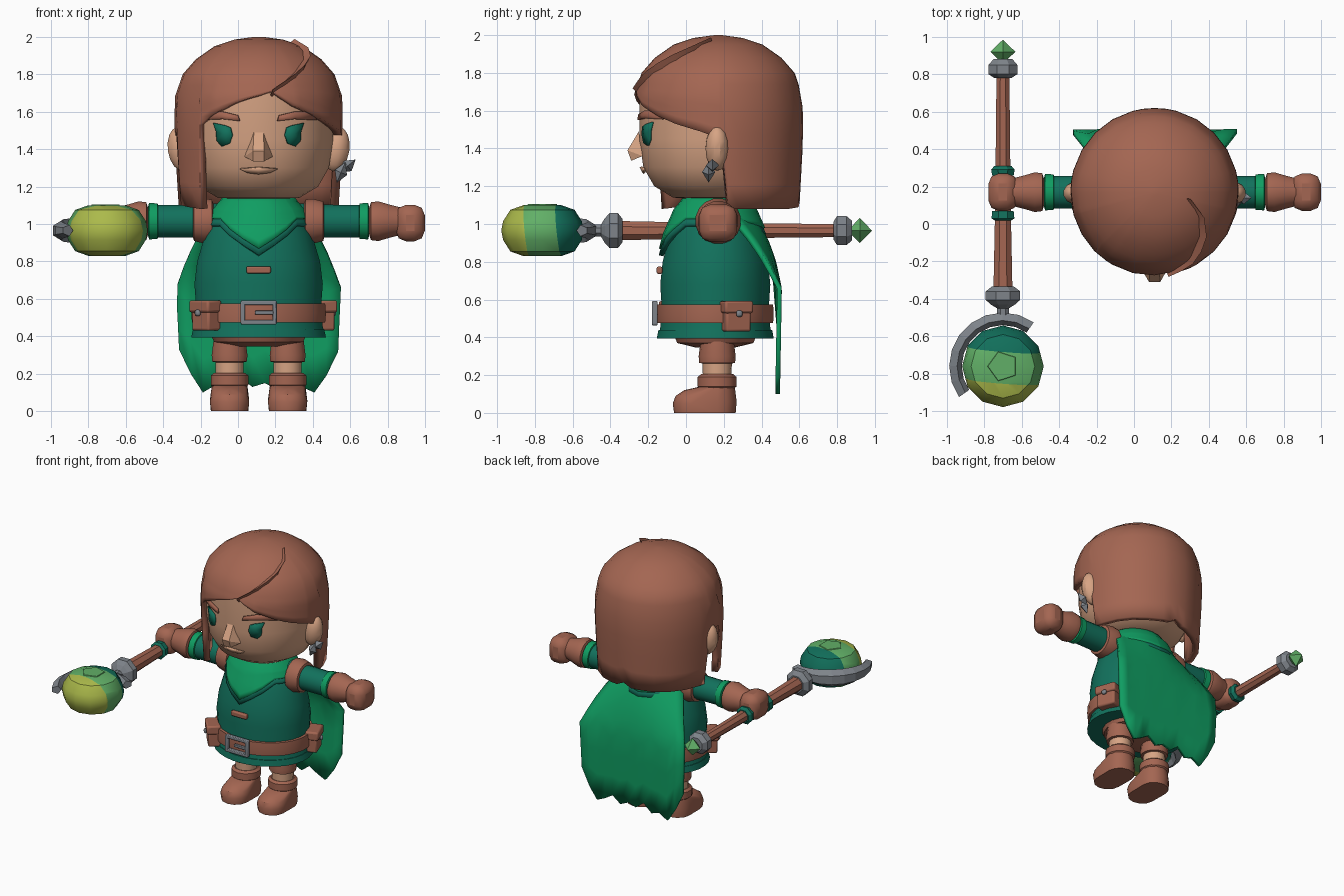
import bpy, bmesh
from math import sin, cos, pi, radians, sqrt
from mathutils import Vector, Matrix

if "Cube" in bpy.data.objects:
    bpy.data.objects.remove(bpy.data.objects["Cube"], do_unlink=True)


def material(name, *rgb):
    m = bpy.data.materials.new(name)
    m.use_nodes = True
    m.diffuse_color = (*rgb, 1)
    m.node_tree.nodes["Principled BSDF"].inputs["Base Color"].default_value = (*rgb, 1)
    return m


BROWN = material("warm brown", .37, .132, .084)
SKIN = material("skin", .68, .37, .23)
TEAL = material("dark teal green", .006, .165, .108)
GREEN = material("bright green", .005, .34, .122)
GREY = material("steel grey", .21, .23, .255)
LIGHT = material("leaf green", .12, .43, .135)
YELLOW = material("yellow green", .41, .49, .07)
CX, CY = .11, .155   # body axis


def finish(name, bm, *mats, thick=0, offset=-1, smooth=True, bevel=0):
    bmesh.ops.recalc_face_normals(bm, faces=bm.faces[:])
    me = bpy.data.meshes.new(name)
    bm.to_mesh(me)
    bm.free()
    for m in mats:
        me.materials.append(m)
    ob = bpy.data.objects.new(name, me)
    bpy.context.collection.objects.link(ob)
    if thick:
        mod = ob.modifiers.new("thickness", 'SOLIDIFY')
        mod.thickness, mod.offset = thick, offset
    if bevel:
        mod = ob.modifiers.new("bevel", 'BEVEL')
        mod.width, mod.segments = bevel, 2
    if smooth:
        bpy.ops.object.select_all(action='DESELECT')
        ob.select_set(True)
        bpy.context.view_layer.objects.active = ob
        bpy.ops.object.shade_smooth_by_angle(angle=radians(35))
    return ob


def loft(rings, closed=True, caps=(True, True)):
    bm = bmesh.new()
    rows = [[bm.verts.new(p) for p in ring] for ring in rings]
    n = len(rows[0])
    for a, b in zip(rows, rows[1:]):
        for i in range(n if closed else n - 1):
            j = (i + 1) % n
            bm.faces.new((a[i], a[j], b[j], b[i]))
    for row, cap in zip((rows[0], rows[-1]), caps):
        if cap and closed:
            bm.faces.new(row)
    return bm


def lathe(name, prof, mat, at, axis='Z', n=20, sy=1, smooth=True):
    rings = []
    for r, h in prof:
        ring = []
        for i in range(n):
            t = 2 * pi * (i + .5) / n
            a, b = r * cos(t), r * sin(t) * sy
            p = {'X': (h, a, b), 'Y': (a, h, b), 'Z': (a, b, h)}[axis]
            ring.append(Vector(p) + Vector(at))
        rings.append(ring)
    return finish(name, loft(rings), mat, smooth=smooth)


def hull(name, pts, mat, smooth=False):
    bm = bmesh.new()
    for p in pts:
        bm.verts.new(p)
    res = bmesh.ops.convex_hull(bm, input=bm.verts[:])
    bmesh.ops.delete(bm, geom=list(set(g for g in res["geom_interior"] if isinstance(g, bmesh.types.BMVert))), context='VERTS')
    return finish(name, bm, mat, smooth=smooth)


def crystal(name, at, size, mat, tilt=0):
    turn = Matrix.Rotation(tilt, 3, 'Y')
    pts = [turn @ Vector([s * size[k] if k == a else 0 for k in range(3)]) + Vector(at)
           for a in range(3) for s in (-1, 1)]
    return hull(name, pts, mat)


def box(name, at, size, mat, turn=0, bevel=.012):
    bm = bmesh.new()
    bmesh.ops.create_cube(bm, size=1, matrix=Matrix.Translation(at) @ Matrix.Rotation(turn, 4, 'Z') @ Matrix.Diagonal((*size, 1)))
    return finish(name, bm, mat, bevel=bevel)


def interp(table, x):
    for (a, va), (b, vb) in zip(table, table[1:]):
        if x <= b:
            return va + (vb - va) * max(0, x - a) / (b - a)
    return table[-1][1]


def shell(name, radius, tops, hem, mat, cy, sy, thick, grow=0, cap=True):
    """Dome whose lower hem follows a table of angle and height."""
    angles = sorted(set([a for a, _ in hem] + list(range(-165, 180, 15))))
    rows = [[z] * len(angles) for z in tops]
    for k in range(1, 6):
        rows.append([tops[-1] + (interp(hem, a) - tops[-1]) * k / 5 for a in angles])
    rings = [[(CX + (interp(radius, z) + grow) * sin(radians(a)),
               cy - (interp(radius, z) + grow) * sy * cos(radians(a)), z)
              for a, z in zip(angles, row)] for row in rows]
    return finish(name, loft(rings, caps=(cap, False)), mat, thick=thick)


# Head
HEAD = [(1.13, .1), (1.14, .22), (1.2, .32), (1.3, .378), (1.45, .4), (1.7, .4), (1.85, .25)]
lathe("head", [(r, z) for z, r in HEAD], SKIN, (CX, .15, 0), n=28, sy=1.0).scale.x = 1


def face_patch(name, pts, mat, lift=.006):
    pts = [(sum(p[0] for p in pts) / len(pts), sum(p[1] for p in pts) / len(pts))] + pts
    bm = bmesh.new()
    vs = [bm.verts.new((CX + x, .15 - sqrt(interp(HEAD, z) ** 2 - x * x) - lift, z)) for x, z in pts]
    for i in range(1, len(vs)):
        bm.faces.new((vs[0], vs[i], vs[i % (len(vs) - 1) + 1]))
    return finish(name, bm, mat, thick=.012, offset=0)


EYE = [(-.04, 0), (-.03, .04), (0, .052), (.06, .065), (.045, .02), (.042, -.03), (.015, -.06), (-.025, -.045)]
BROW = [(.1, 1.55), (.19, 1.56), (.31, 1.555), (.28, 1.6), (.19, 1.6), (.11, 1.58)]
for s, side in ((1, "left"), (-1, "right")):
    face_patch(side + "_eye", [(s * (.18 + x), 1.475 + z) for x, z in EYE], TEAL)
    face_patch(side + "_brow", [(s * x, z) for x, z in BROW], BROWN, .014)
    lathe(side + "_ear", [(.12 * sin(pi * k / 8) + .001, -.12 * cos(pi * k / 8)) for k in range(9)],
          SKIN, (0, 0, 0), n=12, sy=.75)
    ear = bpy.context.object
    ear.location = (CX + s * .415, .165, 1.4)
    ear.scale = (.6, .7, 1)
    ear.rotation_euler.y = s * .15
face_patch("mouth", [(-.1, 1.295), (-.06, 1.275), (0, 1.268), (.06, 1.275), (.1, 1.295), (0, 1.302)], SKIN, .012)
hull("nose", [(CX + x, y, z) for x, y, z in ((-.025, -.25, 1.49), (.025, -.25, 1.49), (-.075, -.23, 1.36),
     (.075, -.23, 1.36), (-.03, -.31, 1.39), (.03, -.31, 1.39), (-.03, -.29, 1.335), (.03, -.29, 1.335))], SKIN)
crystal("earring_lower", (.55, .12, 1.275), (.035, .035, .06), GREY, .4)
crystal("earring_upper", (.585, .14, 1.31), (.035, .035, .055), GREY, .9)

# Hair: long at the back, one strand before the right ear, swept fringe
HAIR = [(1.08, .43), (1.45, .45), (1.68, .447), (1.8, .405), (1.88, .335), (1.95, .235), (1.985, .13), (2, .02)]
HAIRLINE = [(-180, 1.12), (-172, 1.09), (-150, 1.08), (-98, 1.08), (-93, 1.46), (-78, 1.48), (-74, 1.1),
            (-46, 1.08), (-44, 1.53), (-35, 1.58), (-15, 1.65), (9, 1.71), (25, 1.63), (45, 1.57),
            (60, 1.53), (78, 1.49), (92, 1.45), (97, 1.08), (150, 1.08), (172, 1.09)]
shell("hair", HAIR, [2, 1.985, 1.95, 1.915, 1.88, 1.84, 1.8, 1.74], HAIRLINE, BROWN, .17, 1, .045)
part = []
for k in range(7):
    z, a = 1.7 + .27 * k / 6, radians(9 + 8 * k + (k / 6) ** 3 * 22)
    r, w = interp(HAIR, z), .004 + .025 * sin(pi * k / 6)
    part.append([(CX + (r + d) * sin(a) + o, .17 - (r + d) * cos(a), z + d)
                 for o, d in ((-w, -.01), (w * .7, .018), (w, -.02))])
finish("hair_parting", loft(part), BROWN)

# Torso, trousers, belt
BODY = [(.4, .36), (.45, .345), (.55, .335), (.68, .345), (.8, .33), (.95, .285), (1.08, .22), (1.14, .16)]
lathe("tunic", [(.3, .43), (.345, .4)] + [(r, z) for z, r in BODY], TEAL, (CX, CY, 0), n=28, sy=.85)
lathe("tunic_hem", [(.33, .395), (.362, .395), (.352, .44), (.33, .44)], TEAL, (CX, CY, 0), n=28, sy=.86)
lathe("trouser_seat", [(.12, .345), (.24, .37), (.28, .45)], BROWN, (CX, CY, 0), sy=.85)
lathe("belt", [(.3, .475), (.358, .475), (.362, .52), (.358, .575), (.3, .575)], BROWN, (CX, CY, 0), n=28, sy=.86)
for z in (.475, .58):
    box("buckle_bar", (CX, -.165, z), (.19, .03, .024), GREY, bevel=.005)
for x in (-.085, .085):
    box("buckle_side", (CX + x, -.165, .527), (.024, .03, .12), GREY, bevel=.005)
box("buckle_prong", (CX + .03, -.17, .527), (.1, .022, .02), GREY, bevel=.004)
box("toggle", (CX, -.14, .755), (.13, .03, .038), BROWN, bevel=.008)
for deg in (-50, 110):
    a = radians(deg)
    for name, d, z, size, mat in (("pouch", .365, .49, (.14, .09, .12), BROWN),
                                  ("pouch_flap", .372, .56, (.16, .1, .065), BROWN),
                                  ("pouch_button", .425, .525, (.035, .025, .035), GREY)):
        box(name, (CX + d * sin(a), CY - d * .88 * cos(a), z), size, mat, a)

# Neckerchief with dark edging
for name, mat, drop, grow in (("collar_edging", TEAL, .035, .02), ("collar", GREEN, 0, .03)):
    hem = [(-180, .98), (-100, 1.03), (-48, 1.03), (-20, .94), (0, .87), (20, .94), (48, 1.03), (100, 1.03), (179, .98)]
    shell(name, BODY, [1.15, 1.12, 1.08], [(a, z - drop) for a, z in hem], mat, CY, .88, .025, grow, False)

# Cape with a ragged hem and a jagged colour border
CAPE_Y = [(.1, .485), (.66, .495), (.8, .465), (.9, .43), (1, .38), (1.1, .31)]
CAPE_W = [(.1, .43), (.33, .425), (.66, .44), (.8, .385), (.9, .335), (1, .28), (1.1, .2)]
HEM = [.33, .2, .1, .14, .12, .18, .13, .15, .12, .17, .13, .1, .19, .32]
rows = []
for k in range(9):
    row = []
    for i, hem in enumerate(HEM):
        u = 2 * i / (len(HEM) - 1) - 1
        border = .65 + .045 * sin(i * 1.9) + .03 * u * u
        z = 1.1 + (border - 1.1) * k / 5 if k < 6 else border + (hem - border) * (k - 5) / 3
        bend = .13 * min(1, max(0, (z - .66) / .4)) * u * u
        row.append((CX + u * interp(CAPE_W, z), interp(CAPE_Y, z) - bend, z))
    rows.append(row)
bm = loft(rows, closed=False)
bm.faces.ensure_lookup_table()
for f in bm.faces:
    f.material_index = int(f.index >= 5 * (len(HEM) - 1))
finish("cape", bm, GREEN, TEAL, thick=.025, offset=0)

# Arms and legs
for s, side in ((1, "left"), (-1, "right")):
    for name, prof, mat in (
            ("sleeve", [(.1, .15), (.09, .35), (.088, .55)], TEAL),
            ("shoulder_pad", [(.09, .24), (.118, .25), (.122, .29), (.108, .345), (.09, .35)], BROWN),
            ("sleeve_band", [(.08, .535), (.097, .54), (.099, .585), (.08, .59)], GREEN),
            ("glove_cuff", [(.07, .59), (.103, .6), (.108, .64), (.09, .7), (.075, .76)], BROWN)):
        lathe(f"{side}_{name}", [(r, s * h) for r, h in prof], mat, (CX, .17, 1.015), 'X', 16)
    box(side + "_fist", (CX + s * .81, .17, 1.005), (.155, .2, .195), BROWN, bevel=.055)
    x = CX + s * .155
    for name, prof, mat in (
            ("trouser_leg", [(.07, .26), (.095, .265), (.098, .3), (.085, .4)], BROWN),
            ("shin", [(.075, .15), (.078, .28)], SKIN),
            ("boot_cuff", [(.09, .1), (.092, .13), (.103, .14), (.103, .19), (.085, .205), (.07, .2)], BROWN)):
        lathe(f"{side}_{name}", prof, mat, (x, .165, 0), n=14)
    hull(side + "_boot", [(x + .105 * f * cos(t * pi / 6), y + .1 * f * sin(t * pi / 6), z)
         for y, f, z in ((.03, .93, 0), (.03, 1, .05), (.035, .9, .09), (.05, .6, .12),
                         (.168, .95, 0), (.168, 1, .06), (.168, .9, .14)) for t in range(12)], BROWN, True)

# Staff
SX, SZ, OY = -.7, .965, -.76
for name, prof, mat in (
        ("staff_shaft", [(.055, -.36), (.045, .1), (.037, .82)], BROWN),
        ("staff_front_wrap", [(.05, .02), (.066, .03), (.062, .07)], TEAL),
        ("staff_back_wrap", [(.062, .26), (.068, .29), (.05, .31)], TEAL),
        ("staff_front_collar", [(.035, -.5), (.035, -.45), (.07, -.43), (.1, -.405), (.1, -.36), (.065, -.335)], GREY),
        ("staff_back_collar", [(.05, .78), (.083, .8), (.083, .85), (.055, .88)], GREY)):
    lathe(name, prof, mat, (SX, 0, SZ), 'Y', 8, smooth=False)
crystal("staff_end_gem", (SX, .92, SZ), (.066, .065, .066), LIGHT)

# Orb, cut into three colour bands with a gem facet on top
PROF = [(.1, -.135), (.17, -.11), (.208, -.05), (.218, 0), (.208, .05), (.17, .11), (.1, .135)]
bm = loft([[(SX + r * cos(pi * i / 6), OY + r * sin(pi * i / 6), SZ + h) for i in range(12)] for r, h in PROF])
for y in (-.84, -.67):
    bmesh.ops.bisect_plane(bm, geom=bm.verts[:] + bm.edges[:] + bm.faces[:], plane_co=(SX, y, SZ), plane_no=(.08, 1, .1))
for f in bm.faces:
    c = f.calc_center_median()
    d = c.y + .08 * (c.x - SX) + .1 * (c.z - SZ)
    f.material_index = 0 if d < -.84 else 1 if d < -.67 else 2
finish("orb", bm, YELLOW, LIGHT, TEAL)
lathe("orb_facet", [(.085, 0), (.08, .008)], LIGHT, (SX, OY, SZ + .132), n=5, smooth=False)

# Crescent claw round the orb
rings = []
for k in range(10):
    a = radians(55 + 160 * k / 9)
    h = .03 + .035 * sin(pi * k / 9)
    rings.append([(SX + r * cos(a), OY + r * sin(a), SZ + z)
                  for r, z in ((.22, 0), (.245, h), (.287, h * .5), (.287, -h * .5), (.245, -h))])
finish("crescent_claw", loft(rings), GREY, smooth=False)
